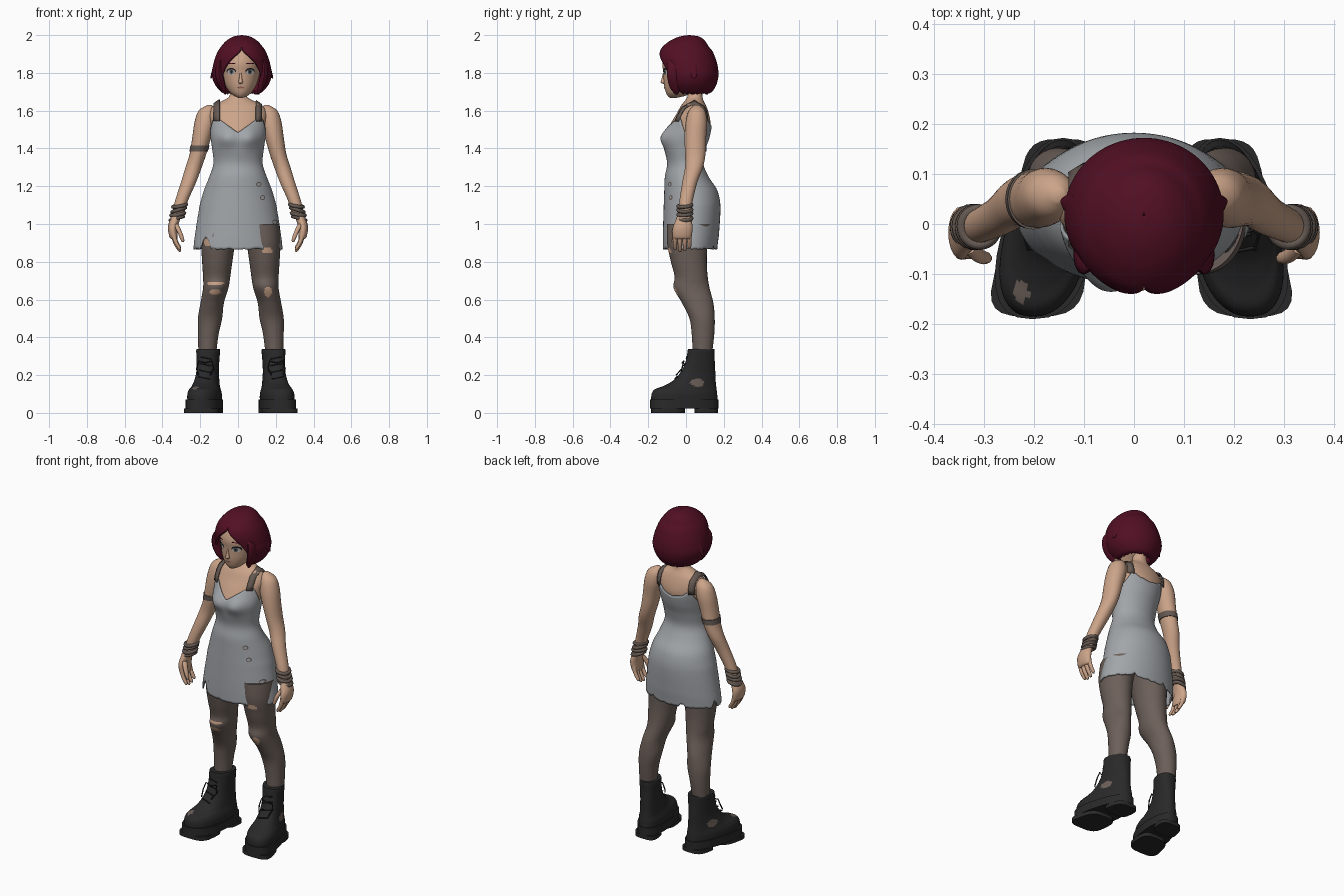
import bpy, bmesh, random
from math import sin, cos, pi, radians, copysign, sqrt
from mathutils import Vector

random.seed(4)
cube = bpy.data.objects.get("Cube")
if cube:
    bpy.data.objects.remove(cube, do_unlink=True)


def material(name, r, g, b):
    m = bpy.data.materials.new(name)
    m.use_nodes = True
    m.diffuse_color = (r, g, b, 1)
    m.node_tree.nodes["Principled BSDF"].inputs["Base Color"].default_value = (r, g, b, 1)
    return m


SKIN = material("skin", .60, .37, .25)
DRESS = material("grey cloth", .36, .38, .40)
STOCKING = material("brown stocking", .15, .115, .10)
BAND = material("brown band", .13, .10, .085)
BOOT = material("black leather", .022, .022, .023)
HAIR = material("dark red hair", .085, .005, .018)
DARK = material("dark lash", .015, .015, .018)
IRIS = material("grey iris", .09, .11, .12)
WHITE = material("eye white", .55, .50, .47)
LIP = material("lip", .33, .14, .11)


def finish(name, bm, mats, rule=None, closed=True, thick=0, angle=50):
    bmesh.ops.remove_doubles(bm, verts=bm.verts, dist=.0002)
    if closed:
        bmesh.ops.recalc_face_normals(bm, faces=bm.faces)
    if rule:
        for f in bm.faces:
            f.material_index = rule(f.calc_center_median())
    me = bpy.data.meshes.new(name)
    bm.to_mesh(me)
    bm.free()
    ob = bpy.data.objects.new(name, me)
    bpy.context.collection.objects.link(ob)
    for m in mats:
        me.materials.append(m)
    if thick:
        mod = ob.modifiers.new("thickness", 'SOLIDIFY')
        mod.thickness, mod.offset = thick, -1
    bpy.ops.object.select_all(action='DESELECT')
    ob.select_set(True)
    bpy.context.view_layer.objects.active = ob
    bpy.ops.object.shade_smooth_by_angle(angle=radians(angle))
    return ob


# Section tables hold rows of: height, half width, front y, back y, extra
def spline(tab, t):
    i = max(0, min(int(t), len(tab) - 2))
    u = t - i
    a, b, c, d = (tab[max(0, min(k, len(tab) - 1))] for k in range(i - 1, i + 3))
    return [.5 * (2 * q + (r - p) * u + (2 * p - 5 * q + 4 * r - s) * u * u
                  + (3 * q - p - 3 * r + s) * u ** 3) for p, q, r, s in zip(a, b, c, d)]


def t_of(tab, z):
    for i in range(len(tab) - 1):
        if z <= tab[i + 1][0]:
            return i + (z - tab[i][0]) / (tab[i + 1][0] - tab[i][0])
    return len(tab) - 1


def at_z(tab, z):
    return [z] + spline(tab, t_of(tab, z))[1:]


def point(row, ang, off=0, power=1):
    z, rx, yf, yb = row[:4]
    s, c = sin(ang), cos(ang)
    s, c = copysign(abs(s) ** power, s), copysign(abs(c) ** power, c)
    return Vector(((rx + off) * s, (yf + yb) / 2 - ((yb - yf) / 2 + off) * c, z))


def grid(rings, loop=True, caps=True):
    bm = bmesh.new()
    vs = [[bm.verts.new(p) for p in r] for r in rings]
    n = len(vs[0])
    for a, b in zip(vs, vs[1:]):
        for j in range(n if loop else n - 1):
            k = (j + 1) % n
            bm.faces.new((a[j], a[k], b[k], b[j]))
    if caps:
        bm.faces.new(vs[0][::-1])
        bm.faces.new(vs[-1])
    return bm


def loft(name, tab, mats, rows=20, cols=24, off=0, power=1, side=1, dx=0,
         z0=None, z1=None, warp=None, rule=None, angle=50):
    t0 = t_of(tab, z0) if z0 else 0
    t1 = t_of(tab, z1) if z1 else len(tab) - 1
    rings = []
    for i in range(rows + 1):
        row = spline(tab, t0 + (t1 - t0) * i / rows)
        ring = []
        for j in range(cols):
            p = point(row, 2 * pi * j / cols, off, power)
            p.x += row[4] if len(row) > 4 else 0
            p = warp(p) if warp else p
            ring.append((p.x * side + dx, p.y, p.z))
        rings.append(ring)
    return finish(name, grid(rings), mats, rule, angle=angle)


def front_y(tab, x, z, off, back=False):
    z, rx, yf, yb = at_z(tab, z)[:4]
    h = ((yb - yf) / 2 + off) * sqrt(max(0, 1 - (x / (rx + off)) ** 2))
    return (yf + yb) / 2 + (h if back else -h)


def plate(name, tab, x, z, w, h, mat, off=.002, cx=0, n=14):
    bm = bmesh.new()
    pts = [(x + w * sin(2 * pi * k / n), z + h * cos(2 * pi * k / n)) for k in range(n)]
    bm.faces.new([bm.verts.new((px + cx, front_y(tab, px, pz, off), pz)) for px, pz in pts])
    bmesh.ops.poke(bm, faces=bm.faces)
    finish(name, bm, [mat], closed=False)


def lerp(table, v):
    for (a, p), (b, q) in zip(table, table[1:]):
        if v <= b:
            return p + (q - p) * (v - a) / (b - a)
    return table[-1][1]


# Torso and neck
body = [(.86, .236, -.122, .165), (.95, .226, -.122, .175), (1.1, .203, -.118, .182),
        (1.18, .18, -.115, .165), (1.25, .152, -.112, .12), (1.32, .13, -.10, .092),
        (1.4, .137, -.115, .105), (1.46, .146, -.122, .125), (1.53, .153, -.09, .137),
        (1.58, .162, -.06, .13), (1.625, .14, -.035, .115), (1.655, .085, -.012, .1),
        (1.68, .052, 0, .095), (1.74, .045, -.005, .09)]
loft("torso", body, [SKIN], 40, 40, off=-.008, z0=1.15)

# Dress with a shaped neckline and a torn hem
neckline = [(0, 1.485), (25, 1.53), (46, 1.57), (62, 1.54), (90, 1.47), (118, 1.49),
            (140, 1.56), (155, 1.53), (180, 1.515)]
tears = [(-48, 9, .065), (62, 8, .03), (-100, 6, .04), (150, 4, .02), (-160, 5, .02)]
COLS, ROWS = 96, 48
tops, hems = [], []
for j in range(COLS):
    deg = (360 * j / COLS + 180) % 360 - 180
    tops.append(lerp(neckline, abs(deg)))
    cut = sum(h * max(0, 1 - abs(deg - c) / w) ** .5 for c, w, h in tears)
    hems.append(.868 + cut + random.uniform(-.004, .004))
rings = []
for i in range(ROWS + 1):
    ring = []
    for j in range(COLS):
        z = hems[j] + (tops[j] - hems[j]) * i / ROWS
        p = point(at_z(body, z), 2 * pi * j / COLS)
        if p.y < .02:
            d2 = ((abs(p.x) - .065) / .05) ** 2 + ((z - 1.455) / .05) ** 2
            p.y -= .022 * 2.718 ** -d2
        ring.append(p)
    rings.append(ring)
finish("dress", grid(rings, caps=False), [DRESS], closed=False, thick=.007)
for x, z in ((.11, 1.21), (.13, 1.14), (.195, 1.01)):
    plate("dress_hole_rim", body, x, z, .014, .013, BAND, .003)
    plate("dress_hole", body, x, z, .009, .008, DRESS, .005)

# Shoulder straps
for s in (-1, 1):
    heights = [1.545, 1.575, 1.6, 1.62]
    path = [(z, False) for z in heights] + [None] + [(z, True) for z in heights[::-1]]
    rings = []
    for p in path:
        ring = []
        for w in (-.016, 0, .016):
            x = .112 + w
            ring.append((s * x, front_y(body, x, p[0], .004, p[1]), p[0]) if p
                        else (s * x, .045, 1.645 - w * .7))
        rings.append(ring)
    finish("shoulder_strap", grid(rings, False, False), [BAND], closed=False, thick=.006)

# Arms, hands and bracelets
arm = [(1.05, .031, -.04, .028, .318), (1.12, .034, -.035, .035, .3),
       (1.22, .04, -.02, .06, .262), (1.3, .043, -.005, .09, .235),
       (1.37, .044, -.005, .103, .212), (1.46, .05, -.008, .107, .192),
       (1.54, .055, -.002, .112, .175), (1.6, .045, .015, .1, .163),
       (1.63, .012, .045, .07, .15)]
palm = [(.92, .016, -.062, .024, .338), (.935, .022, -.07, .03, .342),
        (.98, .026, -.07, .035, .345), (1.02, .027, -.055, .03, .335),
        (1.06, .028, -.04, .025, .318)]
thumb = [(.905, .006, -.075, -.062, .292), (.92, .011, -.08, -.056, .295),
         (.96, .013, -.078, -.048, .31), (1.0, .014, -.06, -.03, .33)]
for s in (-1, 1):
    loft("arm", arm, [SKIN], 32, 24, side=s)
    loft("palm", palm, [SKIN], 12, 20, side=s)
    loft("thumb", thumb, [SKIN], 8, 10, side=s)
    for y, drop in ((-.058, .01), (-.032, 0), (-.006, .004), (.018, .018)):
        finger = [(z + drop, r, y - r, y + r, x) for z, r, x in
                  ((.853, .005, .308), (.863, .01, .312), (.9, .012, .332), (.945, .013, .342))]
        loft("finger", finger, [SKIN], 8, 10, side=s)
    for k, z in enumerate((1.03, 1.052, 1.075, 1.097)):
        bpy.ops.mesh.primitive_torus_add(major_segments=24, minor_segments=8, major_radius=.036,
                                         minor_radius=.010, location=(s * (.324 - .005 * k), -.006, z),
                                         rotation=(.1 * (k % 2), s * (.3 - .12 * (k % 2)), 0))
        ring = bpy.context.object
        ring.name = "bracelet"
        ring.data.materials.append(BAND)
        bpy.ops.object.shade_smooth_by_angle(angle=1)
loft("arm_band", arm, [BAND], 4, 24, off=.004, side=-1, z0=1.385, z1=1.415)

# Stockinged legs with torn patches of skin
leg = [(.33, .048, .035, .14, .177), (.42, .055, .03, .15, .172), (.5, .064, .018, .152, .163),
       (.58, .062, -.02, .145, .152), (.66, .067, -.065, .125, .133), (.72, .072, -.06, .115, .128),
       (.8, .08, -.08, .11, .125), (.9, .09, -.1, .115, .12), (1, .098, -.1, .14, .107)]
patches = [(-.12, .685, .045, .009), (-.12, .64, .03, .014), (-.15, .905, .035, .022),
           (.16, .64, .02, .026), (.155, .86, .03, .016)]


def torn(c):
    return int(c.y < .03 and any(((c.x - x) / w) ** 2 + ((c.z - z) / h) ** 2 < 1
                                 for x, z, w, h in patches))


# Boots: shaft and foot, sole, treads, laces
MID = .015
boot = [(.06, .083, -.185, .168), (.1, .083, -.182, .165), (.125, .076, -.165, .162),
        (.142, .07, -.12, .16), (.17, .065, -.07, .157), (.22, .06, -.025, .155),
        (.28, .062, 0, .152), (.325, .066, .008, .152), (.338, .064, .01, .15)]


def slab(z0, z1, rx, yf, yb):
    return [(z0, rx, yf, yb), (z1, rx, yf, yb)]


def toe_out(p):
    return Vector((.165 + p.x * (1 - .9 * p.y) + (.12 - p.y) * .17, p.y, p.z))


def worn(c):
    side = abs(c.x - MID)
    outer = side > .19 and ((c.y - .06) / .035) ** 2 + ((c.z - .16) / .022) ** 2 < 1
    toe = c.x < 0 and ((c.x + .225) / .016) ** 2 + ((c.y + .135) / .022) ** 2 < 1 and c.z > .1
    return int(outer or toe)


for s in (-1, 1):
    loft("leg", leg, [STOCKING, SKIN], 90, 56, side=s, dx=MID, rule=torn)
    loft("boot", boot, [BOOT, STOCKING], 60, 56, power=.88, side=s, dx=MID, warp=toe_out, rule=worn)
    loft("sole", slab(.022, .07, .09, -.19, .172), [BOOT], 2, 28, power=.8, side=s, dx=MID,
         warp=toe_out, angle=30)
    loft("front_tread", slab(0, .024, .084, -.185, -.005), [BOOT], 2, 24, power=.6, side=s,
         dx=MID, warp=toe_out, angle=30)
    loft("heel_tread", slab(0, .024, .08, .045, .17), [BOOT], 2, 24, power=.6, side=s,
         dx=MID, warp=toe_out, angle=30)
    # Lacing rungs and a loose bow
    strings = [[(-.03, z), (.03, z + .012)] for z in (.18, .215, .25, .285)]
    strings += [[(0, .265), (k * .035, .275), (k * .045, .235), (k * .03, .2)] for k in (-1, 1)]
    for path in strings:
        cu = bpy.data.curves.new("boot_lace", 'CURVE')
        cu.dimensions, cu.bevel_depth, cu.bevel_resolution = '3D', .0035, 1
        sp = cu.splines.new('POLY')
        sp.points.add(len(path) - 1)
        for q, (x, z) in zip(sp.points, path):
            v = toe_out(Vector((x, front_y(boot, x * .7, z, .004) - (.012 if len(path) > 2 else 0), z)))
            q.co = (s * v.x + MID, v.y, v.z, 1)
        cu.materials.append(DARK)
        bpy.context.collection.objects.link(bpy.data.objects.new("boot_lace", cu))

# Head and face
HX = .014
head = [(1.668, .012, -.085, -.05), (1.68, .038, -.098, 0), (1.7, .06, -.108, .03),
        (1.74, .085, -.117, .09), (1.8, .102, -.12, .13), (1.86, .108, -.124, .14),
        (1.93, .09, -.095, .11), (1.965, .04, -.04, .06)]
loft("head", head, [SKIN], 36, 40, dx=HX)
nose = [(1.742, .004, -.121, -.112), (1.75, .012, -.134, -.105), (1.77, .008, -.129, -.11),
        (1.8, .005, -.122, -.11)]
loft("nose", nose, [SKIN], 10, 12, dx=HX)
for s in (-1, 1):
    plate("eye_lash", head, s * .05, 1.809, .025, .017, DARK, .002, HX)
    plate("eye_white", head, s * .05, 1.804, .021, .014, WHITE, .004, HX)
    plate("iris", head, s * .049, 1.806, .011, .014, IRIS, .006, HX)
    plate("pupil", head, s * .049, 1.807, .005, .007, DARK, .008, HX)
    plate("eyebrow", head, s * .05, 1.85, .024, .003, HAIR, .003, HX)
plate("mouth", head, 0, 1.722, .02, .005, LIP, .003, HX)

# Bobbed hair: a shell that parts over the face, extra column is the opening angle
hair = [(1.69, .085, -.065, .115, 62), (1.7, .11, -.088, .138, 60), (1.74, .143, -.118, .162, 50),
        (1.79, .159, -.13, .172, 42), (1.84, .152, -.14, .167, 33), (1.88, .141, -.145, .155, 20),
        (1.915, .126, -.138, .14, 5), (1.94, .109, -.122, .12, 0), (1.97, .082, -.085, .1, 0),
        (1.992, .045, -.035, .07, 0), (2, .002, .015, .02, 0)]
rings = []
for i in range(51):
    row = spline(hair, i / 5)
    a = radians(max(0, row[4]))
    ring = []
    for j in range(65):
        p = point(row, a + (2 * pi - 2 * a) * j / 64)
        if i == 0:
            p.z += random.uniform(-.006, .006)
        ring.append((p.x + .02, p.y, p.z))
    rings.append(ring)
finish("hair", grid(rings, False, False), [HAIR], closed=False, thick=.014)
lock = [(1.685, .003, -.055, -.045, .088), (1.72, .016, -.085, -.025, .1),
        (1.78, .022, -.1, -.02, .118), (1.84, .016, -.1, -.03, .12), (1.87, .004, -.09, -.05, .11)]
tip = [(1.77, .003, .04, .05, .164), (1.8, .012, .02, .06, .15), (1.85, .006, .02, .06, .14)]
for s in (-1, 1):
    loft("cheek_lock", lock, [HAIR], 12, 12, side=s, dx=.02)
    loft("side_lock", tip, [HAIR], 8, 10, side=s, dx=.02)
